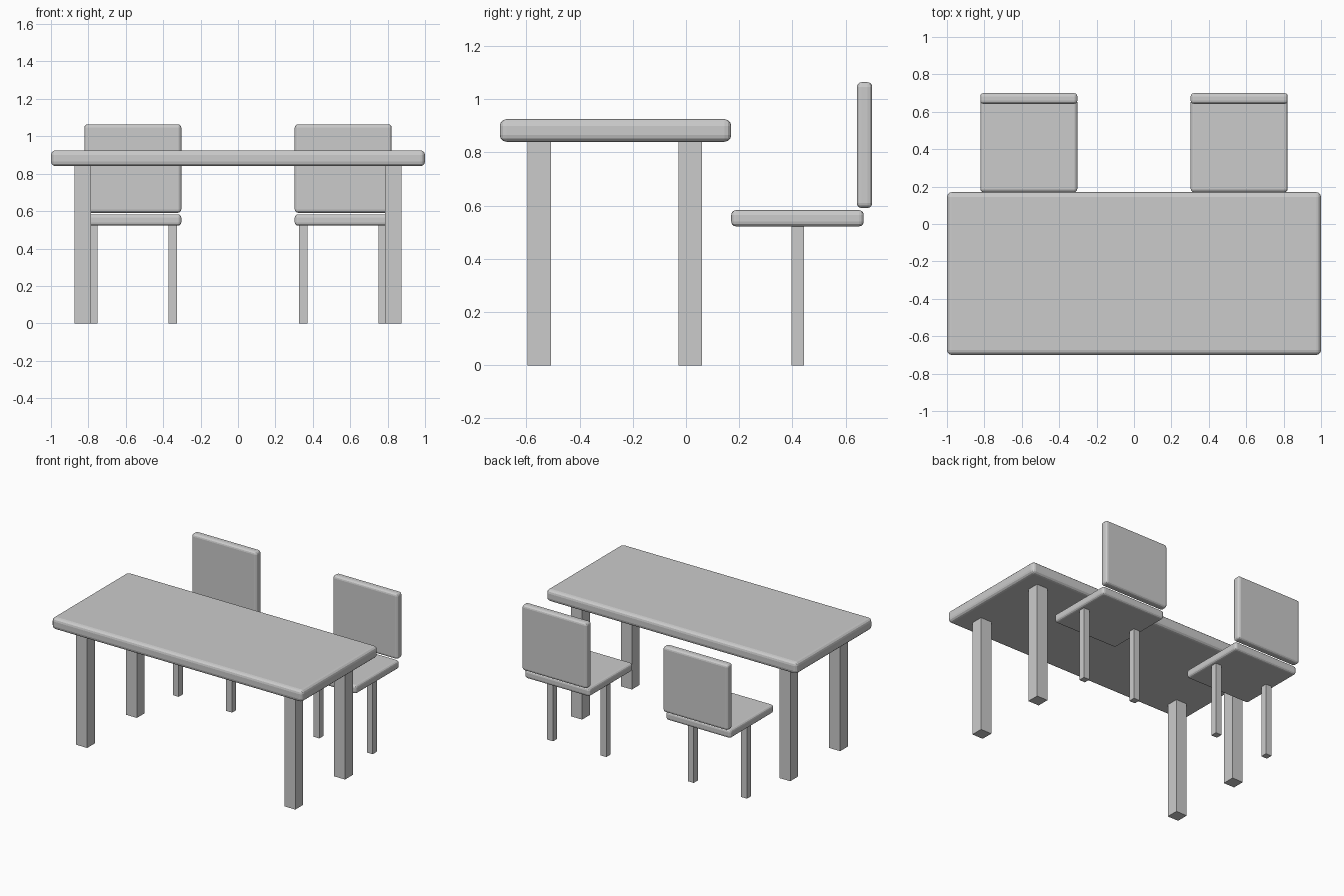
import bpy

cube = bpy.data.objects.get("Cube")
if cube:
    bpy.data.objects.remove(cube, do_unlink=True)

grey = bpy.data.materials.new("plain grey")
grey.use_nodes = True
colour = (0.6, 0.6, 0.6, 1)
grey.diffuse_color = colour
grey.node_tree.nodes["Principled BSDF"].inputs["Base Color"].default_value = colour


def box(name, x, y, z, bevel=0.0):
    """Box from (min, max) ranges, with optional rounded edges."""
    spans = (x, y, z)
    bpy.ops.mesh.primitive_cube_add(size=1, location=[(a + b) / 2 for a, b in spans])
    ob = bpy.context.object
    ob.name = name
    ob.scale = [b - a for a, b in spans]
    bpy.ops.object.transform_apply(location=False, rotation=False, scale=True)
    ob.data.materials.append(grey)
    if bevel:
        mod = ob.modifiers.new("rounded edges", "BEVEL")
        mod.width = bevel
        mod.segments = 3
    return ob


def side_range(side, a, b):
    return (a, b) if side > 0 else (-b, -a)


# Table
box("table_top", (-1, 1), (-0.7, 0.17), (0.84, 0.925), 0.025)

for side, label in ((1, "left"), (-1, "right")):
    # Table legs
    for place, y in (("front", (-0.595, -0.508)), ("back", (-0.028, 0.06))):
        box(f"table_leg_{place}_{label}", side_range(side, 0.787, 0.874), y, (0, 0.85))

    # Chair with two central legs
    width = side_range(side, 0.303, 0.822)
    box(f"chair_seat_{label}", width, (0.17, 0.668), (0.522, 0.583), 0.018)
    box(f"chair_back_{label}", width, (0.642, 0.7), (0.591, 1.064), 0.018)
    for place, x in (("inner", (0.325, 0.372)), ("outer", (0.75, 0.797))):
        box(f"chair_leg_{place}_{label}", side_range(side, *x), (0.396, 0.443), (0, 0.53))
